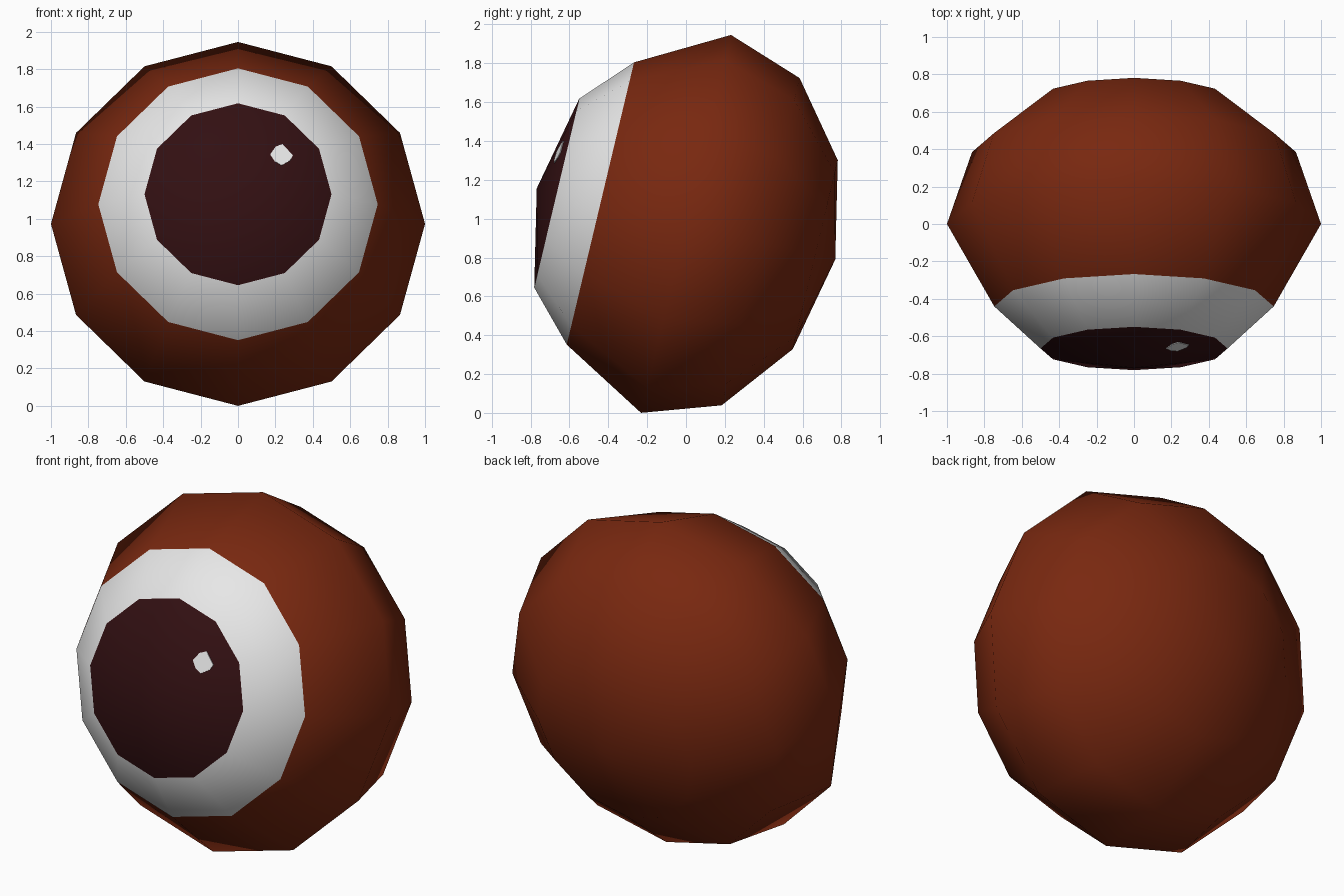
import bpy, bmesh, math
from mathutils import Matrix, Vector

if "Cube" in bpy.data.objects:
    bpy.data.objects.remove(bpy.data.objects["Cube"])

DEPTH = 0.79                       # half thickness along the gaze axis
TILT = math.radians(76.6)          # gaze points forward and slightly up
PLACE = Matrix.Translation((0, 0, 0.973)) @ Matrix.Rotation(TILT, 4, 'X')


def material(name, rgb):
    m = bpy.data.materials.new(name)
    m.diffuse_color = (*rgb, 1)
    m.use_nodes = True
    m.node_tree.nodes["Principled BSDF"].inputs["Base Color"].default_value = m.diffuse_color
    return m


brown = material("brown", (0.19, 0.021, 0.005))
white = material("white", (0.8, 0.8, 0.8))
dark = material("dark maroon", (0.032, 0.005, 0.006))


def finish(name, bm, mats, smooth):
    bm.transform(PLACE)
    bmesh.ops.recalc_face_normals(bm, faces=bm.faces)
    for f in bm.faces:
        f.smooth = smooth
    me = bpy.data.meshes.new(name)
    bm.to_mesh(me)
    bm.free()
    for m in mats:
        me.materials.append(m)
    ob = bpy.data.objects.new(name, me)
    bpy.context.collection.objects.link(ob)
    return ob


# Eyeball: flattened low-poly sphere, front ring pulled in around the white
bm = bmesh.new()
bmesh.ops.create_uvsphere(bm, u_segments=12, v_segments=6, radius=1)
for v in bm.verts:
    if 0.4 < v.co.z < 0.6:
        k = 0.747 / math.hypot(v.co.x, v.co.y)
        v.co = (v.co.x * k, v.co.y * k, 0.453)
    else:
        v.co.z *= DEPTH
# colour bands by distance along the gaze axis
for f in bm.faces:
    h = f.calc_center_median().z
    f.material_index = 2 if h > 0.69 else 1 if h > 0.5 else 0
finish("eyeball", bm, [brown, white, dark], True)

# Glint: thin plate lying on one facet of the pupil
bm = bmesh.new()
outline = [(-.061, 0), (-.037, -.038), (0, -.060), (.046, -.030),
           (.060, 0), (.005, .062), (-.032, .045)]
slope = (DEPTH - 0.684) / (0.5 * math.cos(math.radians(15)))
verts = []
for dx, dy in outline:
    x, y = 0.233 + dx, 0.207 + dy
    along = (x + y) * math.sqrt(0.5)
    verts.append(bm.verts.new((x, y, DEPTH - slope * along + 0.004)))
face = bm.faces.new(verts)
ext = bmesh.ops.extrude_face_region(bm, geom=[face], use_keep_orig=True)
for v in ext["geom"]:
    if isinstance(v, bmesh.types.BMVert):
        v.co += Vector((0, 0, -0.006))
finish("glint", bm, [white], False)
